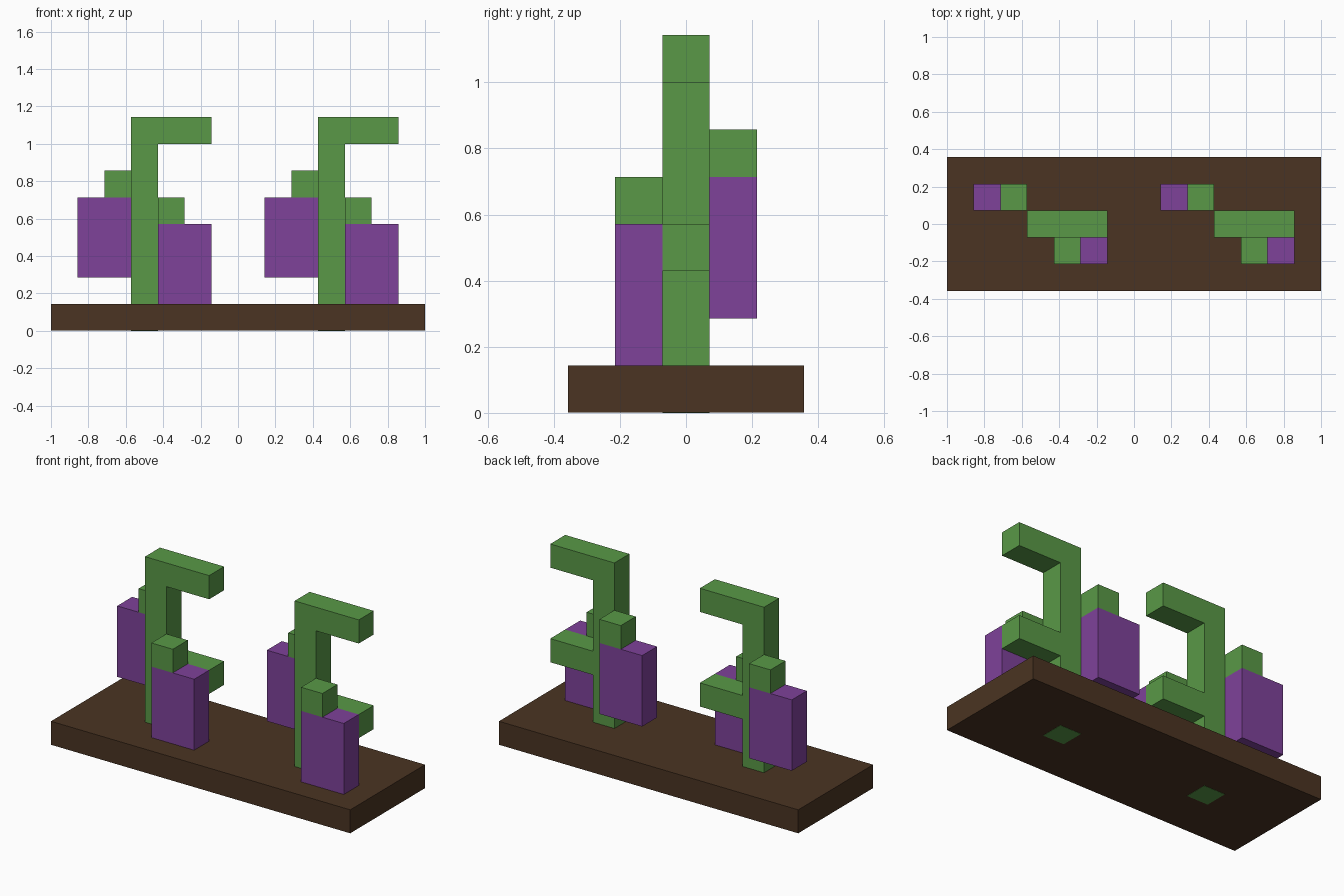
import bpy, bmesh
from mathutils import Matrix, Vector

U = 1 / 7  # block size

cube = bpy.data.objects.get("Cube")
if cube:
    bpy.data.objects.remove(cube, do_unlink=True)


def material(name, rgb):
    m = bpy.data.materials.new(name)
    m.use_nodes = True
    m.diffuse_color = (*rgb, 1)
    bsdf = next(n for n in m.node_tree.nodes if n.type == 'BSDF_PRINCIPLED')
    bsdf.inputs["Base Color"].default_value = (*rgb, 1)
    return m


GREEN = material("leaf green", (0.100, 0.318, 0.063))
PURPLE = material("flower purple", (0.211, 0.054, 0.322))
BROWN = material("soil brown", (0.069, 0.034, 0.0159))


def add_object(name, bm, mat):
    bmesh.ops.recalc_face_normals(bm, faces=bm.faces)
    mesh = bpy.data.meshes.new(name)
    bm.to_mesh(mesh)
    bm.free()
    mesh.materials.append(mat)
    obj = bpy.data.objects.new(name, mesh)
    bpy.context.collection.objects.link(obj)
    return obj


def box(name, lo, hi, mat):
    """Box between two corners given in blocks."""
    lo, hi = Vector(lo) * U, Vector(hi) * U
    bm = bmesh.new()
    bmesh.ops.create_cube(bm, size=1, matrix=Matrix.Translation((lo + hi) / 2)
                          @ Matrix.Diagonal((*(hi - lo), 1)))
    return add_object(name, bm, mat)


def extruded(name, outline, y0, y1, mat):
    """Front outline (x, z) in blocks, extruded along y."""
    bm = bmesh.new()
    face = bm.faces.new([bm.verts.new((x * U, y0 * U, z * U)) for x, z in outline])
    ext = bmesh.ops.extrude_face_region(bm, geom=[face])
    verts = [v for v in ext["geom"] if isinstance(v, bmesh.types.BMVert)]
    bmesh.ops.translate(bm, verts=verts, vec=(0, (y1 - y0) * U, 0))
    return add_object(name, bm, mat)


# Base slab, a hair above the stem feet that show through underneath
box("base", (-7, -2.5, 0.008), (7, 2.5, 1), BROWN)

# Two identical plants
for side, x in (("right", -4), ("left", 3)):
    # Stem with a long top arm and a lower arm
    outline = [(0, 0), (1, 0), (1, 3), (3, 3), (3, 4), (1, 4),
               (1, 7), (3, 7), (3, 8), (0, 8)]
    extruded(f"{side}_stem", [(x + a, z) for a, z in outline], -0.5, 0.5, GREEN)
    # Front and back flower blocks, each capped by a small bud
    box(f"{side}_front_flower", (x + 1, -1.5, 1), (x + 3, -0.5, 4), PURPLE)
    box(f"{side}_front_bud", (x + 1, -1.5, 4), (x + 2, -0.5, 5), GREEN)
    box(f"{side}_back_flower", (x - 2, 0.5, 2), (x, 1.5, 5), PURPLE)
    box(f"{side}_back_bud", (x - 1, 0.5, 5), (x, 1.5, 6), GREEN)
